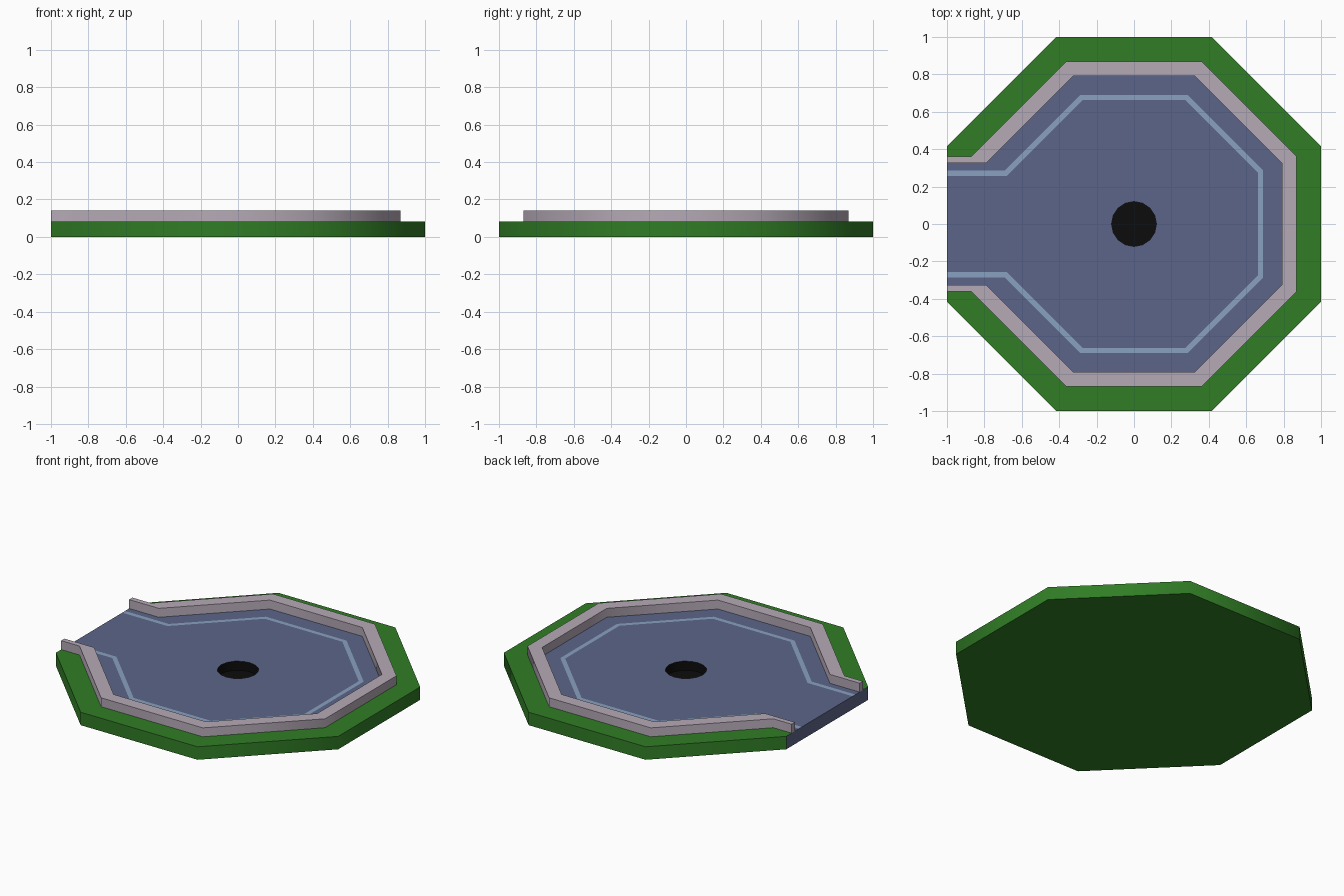
import bpy, bmesh
from math import tan, pi, sin, cos, radians

if "Cube" in bpy.data.objects:
    bpy.data.objects.remove(bpy.data.objects["Cube"])

TOP, CURB_TOP, PIT_FLOOR = 0.083, 0.14, 0.025


def material(name, rgb):
    m = bpy.data.materials.new(name)
    m.diffuse_color = [(c / 255) ** 2.2 for c in rgb] + [1]
    m.use_nodes = True
    m.node_tree.nodes["Principled BSDF"].inputs["Base Color"].default_value = m.diffuse_color
    return m


GREEN = material("green", (52, 124, 42))
BLUE = material("slate_blue", (93, 101, 136))
PALE = material("pale_blue", (136, 160, 190))
STONE = material("stone", (180, 168, 181))
BLACK = material("black", (20, 20, 20))


def outline(a, lane=None):
    """Octagon of apothem a, opened on the left by a lane running to x = -1."""
    h = a * tan(pi / 8)
    lane = lane or h
    half = [(-1, lane), (-(a + h - lane), lane), (-h, a), (h, a), (a, h)]
    return half + [(x, -y) for x, y in reversed(half)]


def verts(bm, pts, z):
    return [bm.verts.new((x, y, z)) for x, y in pts]


def bridge(bm, a, b, closed=False):
    n = len(a)
    for i in range(n if closed else n - 1):
        j = (i + 1) % n
        bm.faces.new((a[i], a[j], b[j], b[i]))


def finish(bm, name, mat):
    bmesh.ops.remove_doubles(bm, verts=bm.verts, dist=1e-5)
    bmesh.ops.dissolve_degenerate(bm, edges=bm.edges, dist=1e-5)
    bmesh.ops.recalc_face_normals(bm, faces=bm.faces)
    # open sheets must face upward
    bm.normal_update()
    for f in bm.faces:
        if abs(f.normal.z) > 0.9 and f.calc_center_median().z > 0.01 and f.normal.z < 0 \
                and name in ("road_edge", "lane_line", "road_centre", "grass_base"):
            f.normal_flip()
    me = bpy.data.meshes.new(name)
    bm.to_mesh(me)
    bm.free()
    me.materials.append(mat)
    ob = bpy.data.objects.new(name, me)
    bpy.context.collection.objects.link(ob)
    bpy.ops.object.select_all(action='DESELECT')
    ob.select_set(True)
    bpy.context.view_layer.objects.active = ob
    bpy.ops.object.shade_smooth_by_angle(angle=radians(50))
    return ob


base = outline(1)
curb_out, curb_in = outline(0.87), outline(0.79)
line_out, line_in = outline(0.69), outline(0.663, 0.257)
circle = [(0.12 * cos(i * pi / 8), 0.12 * sin(i * pi / 8)) for i in range(16)]

# Green octagonal base: underside, walls and top rim
bm = bmesh.new()
octagon = base[1:-1]
low, high = verts(bm, octagon, 0), verts(bm, octagon, TOP)
bm.faces.new(low[::-1])
bridge(bm, low, high)
bridge(bm, verts(bm, base, TOP), verts(bm, curb_out, TOP))
finish(bm, "grass_base", GREEN)

# Blue end wall under the lane opening
bm = bmesh.new()
h = tan(pi / 8)
bm.faces.new([bm.verts.new((-1, y, z)) for y, z in ((h, 0), (-h, 0), (-h, TOP), (h, TOP))])
wall = finish(bm, "lane_end_wall", BLUE)
if wall.data.polygons[0].normal.x > 0:
    wall.data.flip_normals()

# Raised curb
bm = bmesh.new()
rings = [verts(bm, p, z) for p, z in ((curb_out, TOP), (curb_out, CURB_TOP),
                                      (curb_in, CURB_TOP), (curb_in, TOP))]
for k in range(4):
    bridge(bm, rings[k], rings[(k + 1) % 4])
for end in (0, -1):
    bm.faces.new([r[end] for r in rings])
finish(bm, "curb", STONE)

# Flat road strips: edge and painted line
for name, a, b, mat in (("road_edge", curb_in, line_out, BLUE),
                        ("lane_line", line_out, line_in, PALE)):
    bm = bmesh.new()
    bridge(bm, verts(bm, a, TOP), verts(bm, b, TOP))
    finish(bm, name, mat)

# Road centre with round opening
bm = bmesh.new()
edges = []
for pts in (line_in, circle):
    v = verts(bm, pts, TOP)
    edges += [bm.edges.new((v[i - 1], v[i])) for i in range(len(v))]
bmesh.ops.triangle_fill(bm, edges=edges, use_beauty=True, use_dissolve=False)
finish(bm, "road_centre", BLUE)

# Black pit
bm = bmesh.new()
rim, floor = verts(bm, circle, TOP), verts(bm, circle, PIT_FLOOR)
bridge(bm, rim, floor, True)
bm.faces.new(floor)
pit = finish(bm, "pit", BLACK)
if max(pit.data.polygons, key=lambda p: abs(p.normal.z)).normal.z < 0:
    pit.data.flip_normals()
